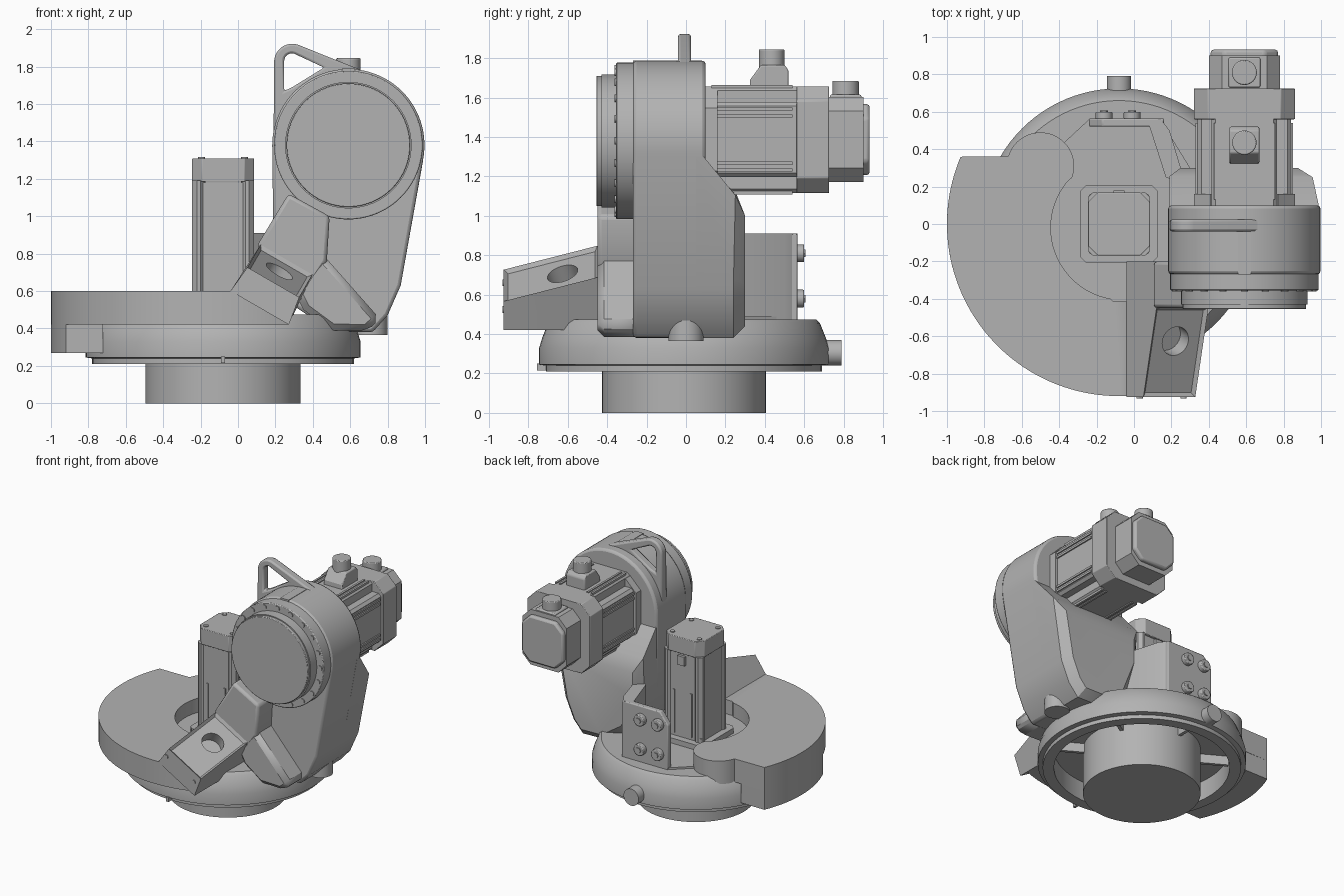
import bpy, bmesh
from math import sin, cos, pi, radians
from mathutils import Vector, Matrix

if "Cube" in bpy.data.objects:
    bpy.data.objects.remove(bpy.data.objects["Cube"])

grey = bpy.data.materials.new("machine_grey")
grey.use_nodes = True
grey.diffuse_color = (0.45, 0.45, 0.45, 1)
grey.node_tree.nodes["Principled BSDF"].inputs["Base Color"].default_value = grey.diffuse_color


def finish(name, bm, bevel=0, segs=2):
    bmesh.ops.recalc_face_normals(bm, faces=bm.faces)
    me = bpy.data.meshes.new(name)
    bm.to_mesh(me)
    bm.free()
    me.materials.append(grey)
    ob = bpy.data.objects.new(name, me)
    bpy.context.collection.objects.link(ob)
    me.shade_smooth()
    me.set_sharp_from_angle(angle=radians(32))
    if bevel:
        mod = ob.modifiers.new("bevel", 'BEVEL')
        mod.width, mod.segments, mod.angle_limit = bevel, segs, radians(35)
    return ob


def prism_bm(pts, a, b, axis='z'):
    """Extrude a 2D outline from a to b along an axis."""
    place = {'x': lambda p, q, t: (t, p, q), 'y': lambda p, q, t: (p, t, q),
             'z': lambda p, q, t: (p, q, t)}[axis]
    bm = bmesh.new()
    face = bm.faces.new([bm.verts.new(place(p, q, a)) for p, q in pts])
    out = bmesh.ops.extrude_face_region(bm, geom=[face])
    shift = Vector(place(0, 0, b - a))
    bmesh.ops.translate(bm, vec=shift, verts=[g for g in out['geom'] if isinstance(g, bmesh.types.BMVert)])
    return bm


def prism(name, pts, a, b, axis='z', bevel=0, segs=2):
    return finish(name, prism_bm(pts, a, b, axis), bevel, segs)


def arc(cx, cy, r, a0, a1, n=24):
    return [(cx + r * cos(radians(a0 + (a1 - a0) * i / n)),
             cy + r * sin(radians(a0 + (a1 - a0) * i / n))) for i in range(n + 1)]


def disc(name, cx, cy, r, a, b, axis='z', n=64, bevel=0):
    return prism(name, arc(cx, cy, r, 0, 360 - 360 / n, n - 1), a, b, axis, bevel)


def octagon(cx, cy, hx, hy, c):
    return [(cx + sx * x, cy + sy * y) for sx, sy, flip in ((1, 1, 0), (-1, 1, 1), (-1, -1, 0), (1, -1, 1))
            for x, y in (((hx - c, hy), (hx, hy - c)) if flip else ((hx, hy - c), (hx - c, hy)))]


def rect(x0, x1, y0, y1):
    return [(x0, y0), (x1, y0), (x1, y1), (x0, y1)]


def cut(ob, cutter):
    cutter.hide_render = True
    mod = ob.modifiers.new("cut", 'BOOLEAN')
    mod.object, mod.solver = cutter, 'EXACT'
    bpy.context.view_layer.objects.active = ob
    for m in list(ob.modifiers):
        bpy.ops.object.modifier_apply(modifier=m.name)
    bpy.data.objects.remove(cutter)
    ob.data.set_sharp_from_angle(angle=radians(32))


BX = -0.08          # turning axis of the base
HX, HZ = 0.59, 1.38  # head axis

# Base: pedestal and hollow turntable
disc("pedestal", BX, -0.01, 0.415, 0, 0.4, n=96)
bm = bmesh.new()
profile = [(0.4, 0.36), (0.62, 0.36), (0.62, 0.21), (0.7, 0.21), (0.7, 0.24), (0.735, 0.245),
           (0.735, 0.33), (0.72, 0.38), (0.69, 0.455), (0.67, 0.475), (0, 0.475)]
vs = [bm.verts.new((BX + r, -0.01, z)) for r, z in profile]
es = [bm.edges.new(e) for e in zip(vs, vs[1:])]
bmesh.ops.spin(bm, geom=vs + es, cent=(BX, -0.01, 0), axis=(0, 0, 1), angle=2 * pi, steps=96)
bmesh.ops.remove_doubles(bm, verts=bm.verts, dist=0.0005)
finish("turntable", bm)
for i in range(6):
    bm = prism_bm(rect(0.4, 0.63, -0.012, 0.012), 0.29, 0.37)
    bm.transform(Matrix.Translation((BX, -0.01, 0)) @ Matrix.Rotation(radians(30 + 60 * i), 4, 'Z'))
    finish("turntable_rib", bm)
disc("rear_stub", BX, 0.305, 0.065, 0.6, 0.79, 'y', 32)
prism("rim_mark", rect(BX - 0.01, BX + 0.01, -0.755, -0.7), 0.215, 0.25)

# Counterweight: crescent with a sloped end, plus a lower lobe
A, V = Vector((-0.04, 0, 0.6)), Vector((0.5, 0, 0.866))
outline = (arc(BX, 0, 0.92, 157, 294, 64) + [(0.29, -0.415), (-0.11, -0.415)]
           + arc(-0.06, -0.02, 0.385, 260, 140) + arc(-0.5, 0.31, 0.18, -20, 163))
bm = prism_bm(outline, 0.42, 0.6)
cutting = bmesh.ops.bisect_plane(bm, geom=bm.verts[:] + bm.edges[:] + bm.faces[:], plane_co=A,
                                 plane_no=V, clear_outer=True)
rim = [g for g in cutting['geom_cut'] if isinstance(g, bmesh.types.BMEdge)]
bmesh.ops.holes_fill(bm, edges=rim)
finish("counterweight", bm)
prism("counterweight_lobe", arc(BX, 0, 0.92, 157, 204) + arc(BX, 0, 0.74, 210, 151), 0.27, 0.43)

# Platform and its bolted bracket
prism("platform", [(-0.44, -0.2), (-0.2, -0.43), (0.25, -0.43), (0.3, 0.3), (0.14, 0.56), (-0.24, 0.56),
                   (-0.38, 0.43), (-0.46, 0.1)], 0.44, 0.49)
prism("bracket_plate", [(-0.24, 0.45), (0.16, 0.45), (0.16, 0.91), (-0.17, 0.91), (-0.24, 0.82)],
      0.52, 0.565, 'y', 0.008)
prism("bracket_side", [(0.14, 0.565), (0.08, 0.53), (0.17, 0.25), (0.3, 0.2), (0.25, 0.3), (0.19, 0.5)],
      0.45, 0.91)
for x in (-0.16, -0.01):
    for z in (0.58, 0.81):
        disc("bracket_bolt", x, z, 0.045, 0.56, 0.6, 'y', 24, 0.006)
        disc("bolt_core", x, z, 0.022, 0.6, 0.607, 'y', 6)

# Upright motor
prism("motor_seat", octagon(BX, 0, 0.205, 0.208, 0.03), 0.48, 0.53)
prism("upright_motor", octagon(BX, 0, 0.155, 0.155, 0.045), 0.5, 1.18)
prism("upright_motor_cap", octagon(BX, 0, 0.165, 0.168, 0.05), 1.185, 1.31, 'z', 0.004)
for s in (-1, 1):
    for t in (-1, 1):
        prism("motor_corner", octagon(BX + s * 0.13, t * 0.13, 0.035, 0.038, 0.025), 0.5, 1.19)
        disc("motor_bolt", BX + s * 0.14, t * 0.14, 0.024, 0.52, 0.56, 'z', 16)
        disc("cap_bolt", BX + s * 0.115, t * 0.115, 0.018, 1.31, 1.316, 'z', 16)
        prism("motor_rib", rect(BX + s * 0.075 - 0.008, BX + s * 0.075 + 0.008, t * 0.15 - 0.012, t * 0.15 + 0.012),
              0.55, 0.89)
prism("motor_socket", rect(BX - 0.03, BX + 0.03, 0.16, 0.18), 1.1, 1.17)

# Front link: slanted box whose lid falls towards the front
U, N = Vector((0.866, 0, -0.5)), Vector((0.477, -0.30, 0.83)).normalized()
bm = bmesh.new()
rings = []
for y, h in ((-0.925, 0.155), (-0.45, 0.295), (-0.2, 0.295)):
    rings.append([bm.verts.new(A + U * u + V * v + Vector((0, y, 0)))
                  for u, v in ((0, 0), (0.36, 0), (0.335, h), (0.015, h))])
bm.faces.new(rings[0])
bm.faces.new(rings[2])
for r0, r1 in zip(rings, rings[1:]):
    for i in range(4):
        bm.faces.new((r0[i], r0[i - 1], r1[i - 1], r1[i]))
bmesh.ops.recalc_face_normals(bm, faces=bm.faces)
lid = max(bm.faces, key=lambda f: f.normal.dot(N))
bmesh.ops.inset_region(bm, faces=[lid], thickness=0.025, depth=0)
bmesh.ops.translate(bm, verts=lid.verts, vec=N * -0.02)
link = finish("front_link", bm)
bm = bmesh.new()
bmesh.ops.create_cone(bm, cap_ends=True, segments=40, radius1=0.08, radius2=0.08, depth=0.24)
bm.transform(Matrix.Translation((0.235, -0.635, 0.73)) @ N.to_track_quat('Z', 'Y').to_matrix().to_4x4())
cut(link, finish("hole_cutter", bm))
for x, z in ((0.03, 0.66), (0.265, 0.525)):
    disc("link_bolt", x, z, 0.017, -0.932, -0.9, 'y', 16)

# Swing arm: head plate, thick lower back, neck and foot
lower = [(0.19, 0.8), (0.3, 0.52), (0.5, 0.385), (0.72, 0.38), (0.8, 0.47), (0.87, 0.63)]
head = arc(HX, HZ, 0.407, -9, 180, 48)
prism("arm", lower + head, -0.27, 0.1, 'y', 0.018)
bm = prism_bm(lower + [(0.99, 1.3), (0.19, 1.3)], 0.05, 0.3, 'y')
res = bmesh.ops.bisect_plane(bm, geom=bm.verts[:] + bm.edges[:] + bm.faces[:], plane_co=(0, 0.3, 1.06),
                             plane_no=(0, 0.24, 0.21), clear_outer=True)
bmesh.ops.holes_fill(bm, edges=[g for g in res['geom_cut'] if isinstance(g, bmesh.types.BMEdge)])
back = [e for e in bm.edges if all(v.co.y > 0.29 for v in e.verts)]
bmesh.ops.bevel(bm, geom=back, offset=0.06, segments=1, affect='EDGES', profile=0.5)
arm_back = finish("arm_back", bm)
bm = prism_bm(rect(-0.02, 0.02, -0.2, 0.2), -0.02, 0.03)
bm.transform(Matrix.Translation((0.895, 0.262, 0.87)) @ Matrix.Rotation(radians(8), 4, 'Y')
             @ Matrix.Rotation(radians(-45), 4, 'Z')
             @ Matrix.Rotation(radians(90), 4, 'X'))
cut(arm_back, finish("slot_cutter", bm))
prism("neck", [(0.1, 0.84), (0.27, 1.12), (0.49, 1.0), (0.475, 0.76), (0.41, 0.66), (0.3, 0.6)],
      -0.45, -0.2, 'y', 0.02)
prism("foot", [(0.3, 0.6), (0.45, 0.8), (0.76, 0.45), (0.69, 0.385), (0.5, 0.39), (0.35, 0.5)],
      -0.45, -0.2, 'y', 0.035, 1)
disc("arm_stop", 0.71, 0, 0.09, 0.365, 0.52, 'z', 32)

# Head flange, output disc and bolt circle
disc("head_flange", HX, HZ, 0.397, -0.355, -0.2, 'y', 96, 0.006)
disc("output_disc", HX, HZ, 0.338, -0.43, -0.3, 'y', 96)
disc("output_cover", HX, HZ, 0.33, -0.455, -0.42, 'y', 96, 0.004)
for i in range(20):
    a = 2 * pi * i / 20
    disc("flange_bolt", HX + 0.367 * cos(a), HZ + 0.367 * sin(a), 0.019, -0.362, -0.35, 'y', 16)
prism("head_notch_block", rect(HX - 0.035, HX + 0.035, -0.27, -0.05), 1.74, 1.789)

# Lifting handle
outer = [(0.19, 1.38), (0.62, 1.4), (0.7, 1.765)] + arc(0.29, 1.825, 0.097, 72, 180, 12)
handle = prism("lifting_handle", outer, -0.04, 0.025, 'y')
window = [(0.247, 1.67), (0.29, 1.69), (0.46, 1.795)] + arc(0.288, 1.83, 0.041, 72, 180, 8)
cut(handle, prism("handle_cutter", window, -0.2, 0.2, 'y'))
bev = handle.modifiers.new("bevel", 'BEVEL')
bev.width, bev.segments = 0.012, 2

# Horizontal motor behind the head
MZ = 1.387
prism("motor_core", octagon(HX, MZ, 0.175, 0.27, 0.02), 0.08, 0.725, 'y')
prism("motor_wings", octagon(HX, MZ, 0.25, 0.19, 0.02), 0.08, 0.725, 'y')
prism("motor_end_flange", octagon(HX, MZ, 0.27, 0.27, 0.075), 0.56, 0.725, 'y', 0.004)
prism("motor_front_flange", octagon(HX, MZ, 0.27, 0.25, 0.09), 0.08, 0.16, 'y')
prism("encoder_housing", octagon(HX, MZ, 0.19, 0.215, 0.07), 0.72, 0.9, 'y')
prism("encoder_cap", octagon(HX, MZ, 0.18, 0.18, 0.07), 0.88, 0.932, 'y', 0.015)
for s in (-1, 1):
    for t in (-1, 1):
        for off in (0.12, 0.155):
            z = MZ + t * off
            prism("side_rib", rect(HX + s * 0.252 - 0.008, HX + s * 0.252 + 0.008, 0.13, 0.54), z - 0.008, z + 0.008)
            x = HX + s * off
            prism("face_rib", rect(x - 0.008, x + 0.008, 0.13, 0.54), MZ + t * 0.27 - 0.008, MZ + t * 0.27 + 0.008)

# Cable connectors
prism("main_connector_base", [(0.32, 1.6), (0.52, 1.6), (0.52, 1.74), (0.5, 1.765), (0.38, 1.765), (0.325, 1.69)],
      0.51, 0.67, 'x', 0.008)
disc("main_connector", HX, 0.435, 0.065, 1.74, 1.845, 'z', 32, 0.006)
prism("encoder_connector_base", rect(HX - 0.085, HX + 0.085, 0.73, 0.89), 1.56, 1.615, 'z', 0.008)
disc("encoder_connector", HX, 0.81, 0.067, 1.6, 1.685, 'z', 32, 0.006)
